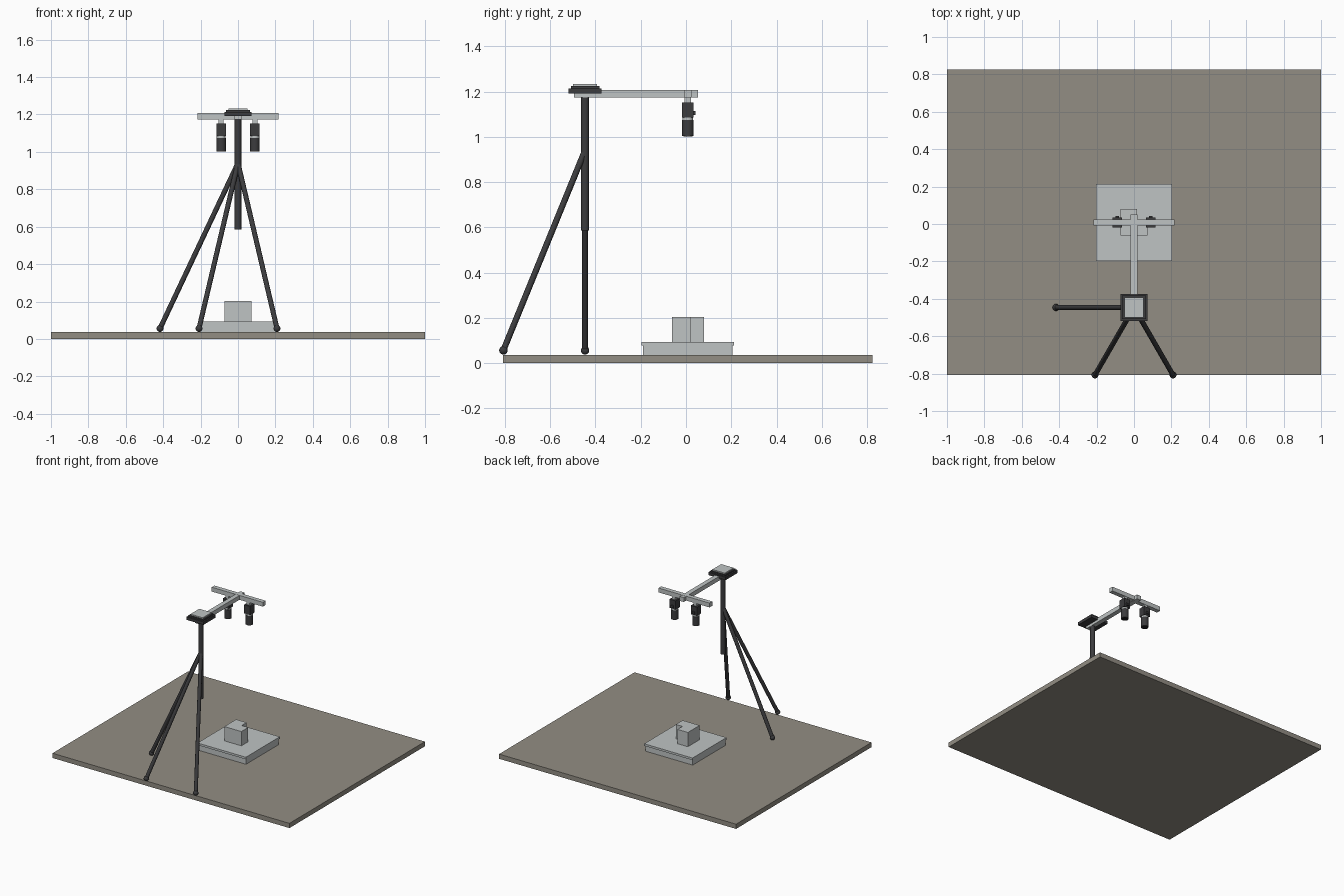
import bpy
import math
from mathutils import Vector

if "Cube" in bpy.data.objects:
    bpy.data.objects.remove(bpy.data.objects["Cube"], do_unlink=True)


def material(name, r, g, b):
    m = bpy.data.materials.new(name)
    m.use_nodes = True
    m.diffuse_color = (r, g, b, 1)
    m.node_tree.nodes["Principled BSDF"].inputs["Base Color"].default_value = (r, g, b, 1)
    return m


STONE = material("warm grey floor", 0.29, 0.27, 0.23)
ALU = material("pale aluminium", 0.52, 0.55, 0.55)
DARK = material("dark grey", 0.045, 0.045, 0.048)
BLACK = material("black glass", 0.012, 0.012, 0.014)


def finish(name, mat, smooth=False):
    ob = bpy.context.object
    ob.name = name
    ob.data.materials.append(mat)
    if smooth:
        bpy.ops.object.shade_smooth_by_angle()
    return ob


def box(name, mat, xs, ys, zs):
    """Box from (min, max) pairs."""
    mid = [sum(p) / 2 for p in (xs, ys, zs)]
    bpy.ops.mesh.primitive_cube_add(size=1, location=mid)
    ob = finish(name, mat)
    ob.scale = [p[1] - p[0] for p in (xs, ys, zs)]
    return ob


def rod(name, mat, a, b, radius, sides=24):
    """Cylinder between two points."""
    a, b = Vector(a), Vector(b)
    bpy.ops.mesh.primitive_cylinder_add(vertices=sides, radius=radius,
                                        depth=(b - a).length, location=(a + b) / 2)
    bpy.context.object.rotation_euler = (b - a).to_track_quat("Z", "Y").to_euler()
    return finish(name, mat, True)


def around(c, r):
    return (c - r, c + r)


CY = 0.008    # centre line of the pedestal and cameras
PY = -0.446   # centre line of the tripod

# Floor and pedestal
box("floor", STONE, (-1, 1), (-0.808, 0.825), (0, 0.036))
box("pedestal_base", ALU, around(0, 0.2), around(CY, 0.197), (0.036, 0.078))
box("pedestal_plate", ALU, around(0, 0.204), around(CY, 0.205), (0.078, 0.094))

# Sample block with one corner cut away
outline = [(-0.072, -0.062), (0.072, -0.062), (0.072, 0.02),
           (0.016, 0.02), (0.016, 0.08), (-0.072, 0.08)]
n = len(outline)
verts = [(x, y, z) for z in (0.094, 0.203) for x, y in outline]
faces = [tuple(reversed(range(n))), tuple(range(n, 2 * n))]
faces += [(i, (i + 1) % n, (i + 1) % n + n, i + n) for i in range(n)]
mesh = bpy.data.meshes.new("sample_block")
mesh.from_pydata(verts, [], faces)
mesh.materials.append(ALU)
bpy.context.collection.objects.link(bpy.data.objects.new("sample_block", mesh))

# Tripod: post, three legs with ball feet
rod("centre_post", DARK, (0, PY, 0.585), (0, PY, 1.19), 0.0175)
for i, deg in enumerate((180, 300, 60 + 180)):
    t = math.radians(deg)
    foot = (0.417 * math.cos(t), PY + 0.417 * math.sin(t), 0.056)
    rod(f"leg_{i + 1}", DARK, (0, PY, 0.94), foot, 0.0135, 16)
    bpy.ops.mesh.primitive_uv_sphere_add(segments=20, ring_count=12, radius=0.0185, location=foot)
    finish(f"foot_{i + 1}", DARK, True)

# Tripod head
box("head_block", DARK, around(0, 0.073), around(PY, 0.073), (1.192, 1.214))
box("head_step", DARK, around(0, 0.063), around(PY, 0.063), (1.214, 1.224))
box("head_plate", ALU, around(0, 0.052), around(PY, 0.053), (1.224, 1.233))

# Boom and crossbar
box("boom", ALU, around(0, 0.0175), (-0.495, 0.052), (1.173, 1.206))
box("crossbar", ALU, around(0, 0.216), around(CY, 0.0165), (1.174, 1.207))

# Pair of downward cameras
for side, x in (("left", 0.09), ("right", -0.09)):
    box(f"{side}_bracket", ALU, around(x, 0.013), around(CY, 0.014), (1.15, 1.175))
    box(f"{side}_camera_body", DARK, around(x, 0.026), around(CY, 0.026), (1.086, 1.152))
    box(f"{side}_connector", DARK, around(x, 0.01), (CY + 0.026, CY + 0.035), (1.096, 1.114))
    rod(f"{side}_mount_ring", ALU, (x, CY, 1.074), (x, CY, 1.086), 0.024)
    rod(f"{side}_lens", DARK, (x, CY, 1.003), (x, CY, 1.074), 0.026)
    rod(f"{side}_lens_glass", BLACK, (x, CY, 1.001), (x, CY, 1.005), 0.02)
